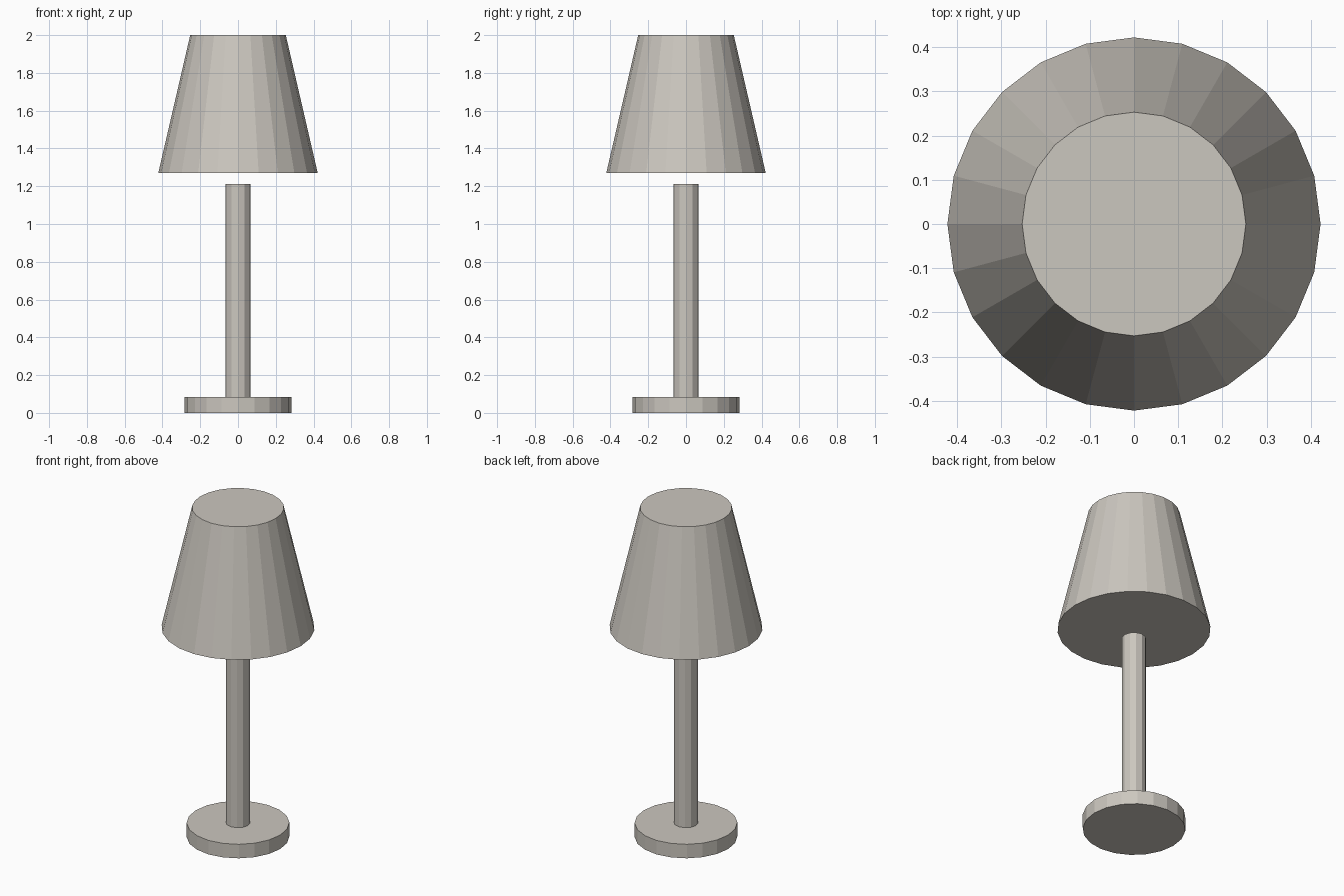
import bpy

if "Cube" in bpy.data.objects:
    bpy.data.objects.remove(bpy.data.objects["Cube"])


def material(name, colour):
    mat = bpy.data.materials.new(name)
    mat.diffuse_color = (*colour, 1)
    mat.use_nodes = True
    mat.node_tree.nodes["Principled BSDF"].inputs["Base Color"].default_value = mat.diffuse_color
    return mat


def tapered_cylinder(name, sides, r_bottom, r_top, z0, z1, mat):
    bpy.ops.mesh.primitive_cone_add(vertices=sides, radius1=r_bottom, radius2=r_top,
                                    depth=z1 - z0, location=(0, 0, (z0 + z1) / 2))
    obj = bpy.context.object
    obj.name = name
    obj.data.materials.append(mat)
    return obj


warm_grey = material("warm_grey", (0.60, 0.57, 0.52))

# Round foot, slim stem and the closed shade floating just above it
tapered_cylinder("base", 20, 0.283, 0.283, 0.0, 0.085, warm_grey)
tapered_cylinder("stem", 12, 0.067, 0.067, 0.085, 1.213, warm_grey)
tapered_cylinder("shade", 24, 0.422, 0.253, 1.27, 2.0, warm_grey)
